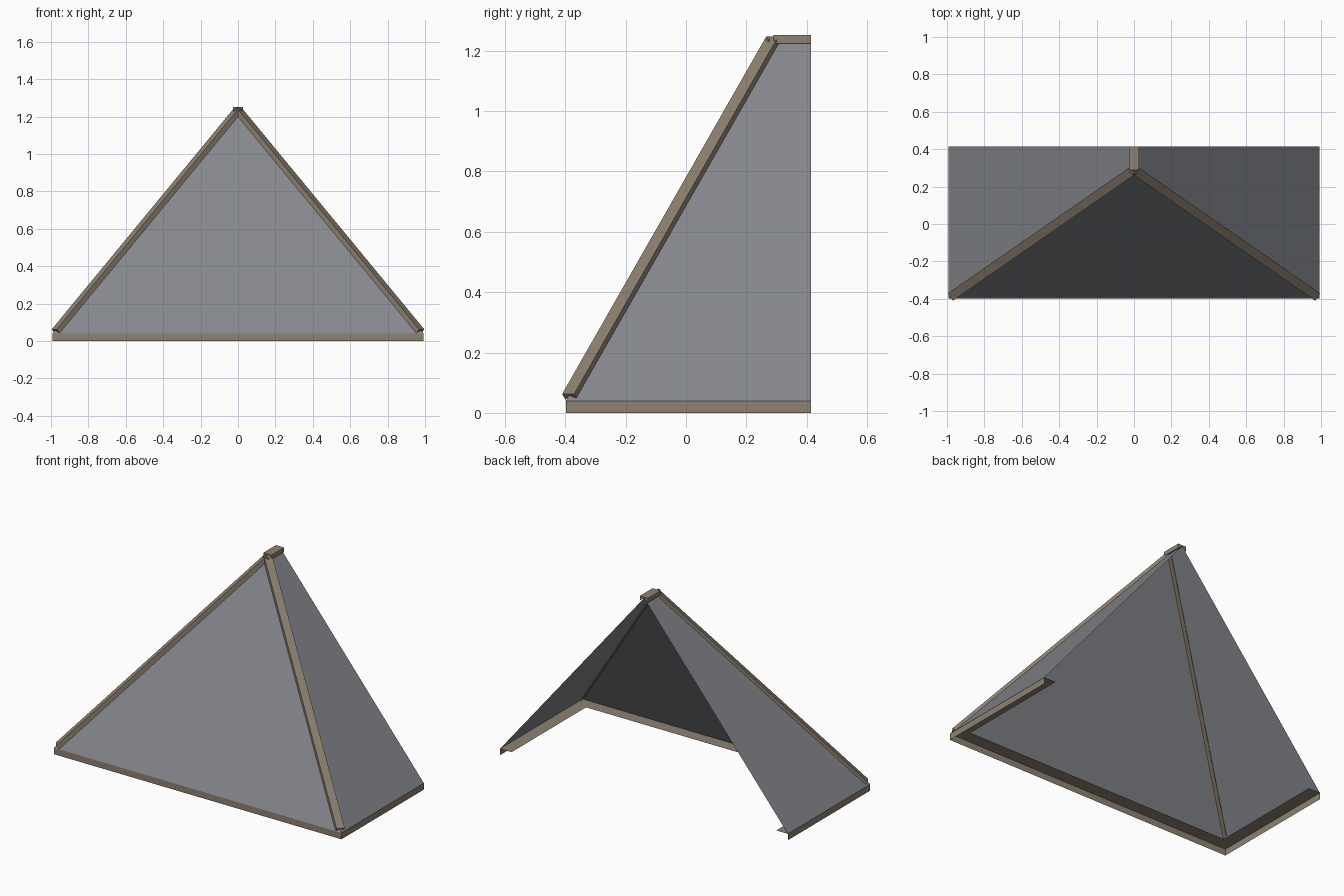
import bpy
from mathutils import Vector

if "Cube" in bpy.data.objects:
    bpy.data.objects.remove(bpy.data.objects["Cube"])


def material(name, rgb):
    m = bpy.data.materials.new(name)
    m.diffuse_color = (*rgb, 1)
    m.use_nodes = True
    m.node_tree.nodes["Principled BSDF"].inputs["Base Color"].default_value = m.diffuse_color
    return m


brown = material("brown_trim", (0.27, 0.22, 0.165))
slate = material("slate_roof", (0.235, 0.245, 0.267))

X, Y0, Y1 = 0.993, -0.398, 0.414      # eave rectangle
EAVE = 0.04                           # eave height
APEX = Vector((0, 0.29, 1.245))       # where the hips meet the ridge
LEDGE = 0.08                          # soffit width


def make(name, verts, faces, mat):
    me = bpy.data.meshes.new(name)
    me.from_pydata([tuple(v) for v in verts], [], faces)
    me.update()
    ob = bpy.data.objects.new(name, me)
    bpy.context.collection.objects.link(ob)
    me.materials.append(mat)
    return ob


def cap(name, a, b, w):
    """Notched trim bar of half-width w laid along a roof edge from a to b."""
    d = (b - a).normalized()
    side = d.cross(Vector((0, 0, 1))).normalized()
    up = side.cross(d)
    top, leg = 0.007, -0.020
    prof = [(-w, top), (w, top), (w, leg), (0, -0.002), (-w, leg)]
    verts = [p + side * u + up * v for p in (a, b) for u, v in prof]
    n = len(prof)
    faces = [(i, (i + 1) % n, n + (i + 1) % n, n + i) for i in range(n)]
    # end caps split at the notch
    faces += [(0, 3, 1), (1, 3, 2), (0, 4, 3)]
    faces += [(n, n + 1, n + 3), (n + 1, n + 2, n + 3), (n, n + 3, n + 4)]
    return make(name, verts, faces, brown)


# roof panels: front triangle and two side slopes
corner_l, corner_r = Vector((-X, Y0, EAVE)), Vector((X, Y0, EAVE))
ridge_end = Vector((0, Y1, APEX.z))
make("front_roof_panel", [corner_l, corner_r, APEX], [(0, 1, 2)], slate)
for s, name in ((-1, "left_roof_panel"), (1, "right_roof_panel")):
    f = (0, 1, 2, 3) if s > 0 else (3, 2, 1, 0)
    make(name, [(s * X, Y0, EAVE), (s * X, Y1, EAVE), ridge_end, APEX], [f], slate)

# eave trim: L section (fascia and inward ledge) swept round three sides
rows = [(0, 0), (0, EAVE), (LEDGE, EAVE)]
verts = []
for inset, z in rows:
    x, y = X - inset, Y0 + inset
    verts += [(-x, Y1, z), (-x, y, z), (x, y, z), (x, Y1, z)]
faces = [(r * 4 + i, r * 4 + i + 1, r * 4 + i + 5, r * 4 + i + 4)
         for r in range(2) for i in range(3)]
make("eave_trim", verts, faces, brown)

# hip caps and ridge cap
for c, name in ((corner_l, "left_hip_cap"), (corner_r, "right_hip_cap")):
    d = (APEX - c).normalized()
    cap(name, c + d * 0.025, APEX - d * 0.003, 0.024)
cap("ridge_cap", APEX, ridge_end, 0.028)
